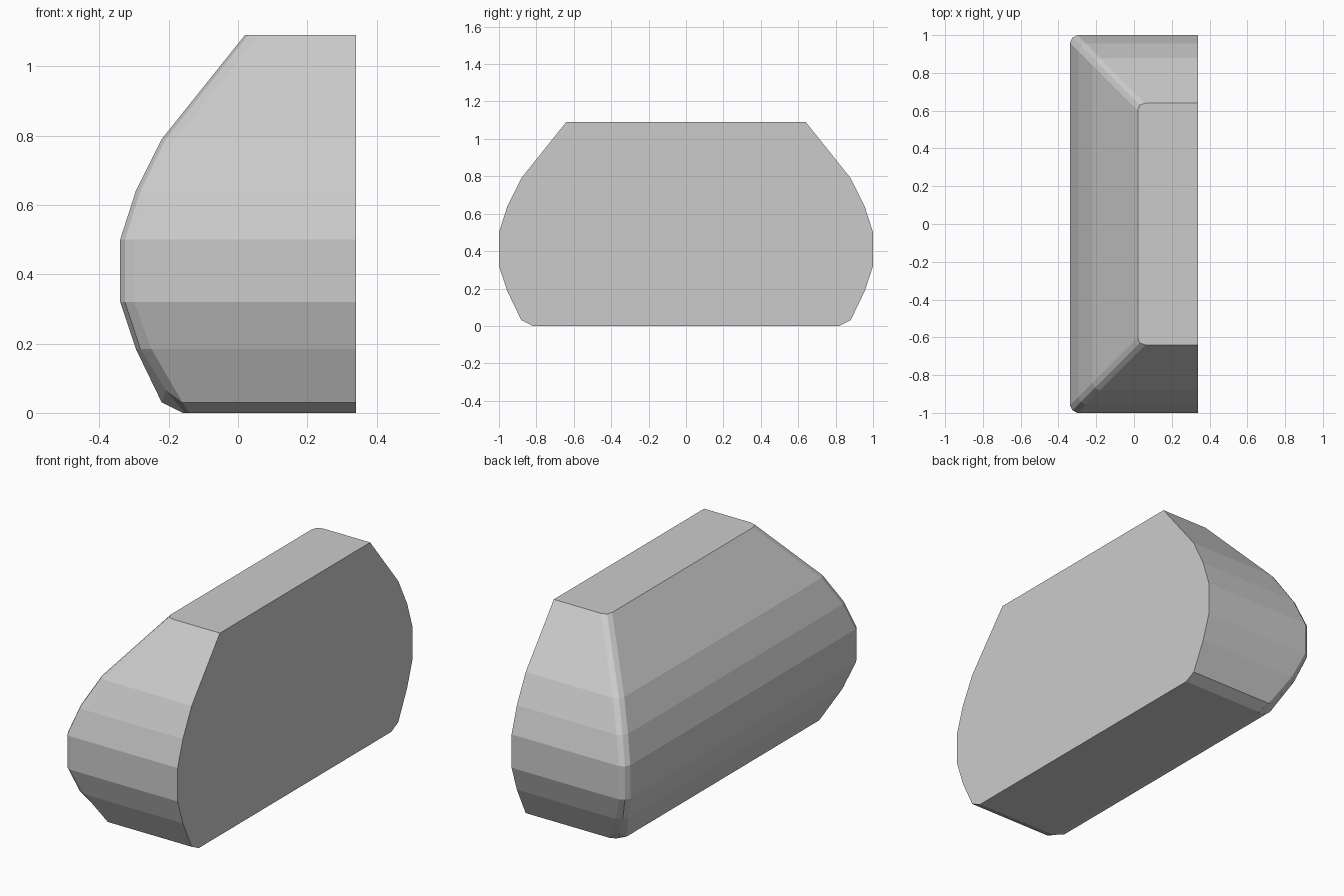
import bpy, bmesh

if "Cube" in bpy.data.objects:
    bpy.data.objects.remove(bpy.data.objects["Cube"])

# Profile levels: height, inset from widest outline, corner cut, corner-point inset, corner-point lift
levels = [
    (0.00, 0.18, 0.02, 0.006, 0.00),
    (0.03, 0.12, 0.06, 0.012, 0.035),
    (0.185, 0.045, 0.045, 0.013, 0.0),
    (0.32, 0.00, 0.04, 0.014, 0.0),
    (0.50, 0.00, 0.04, 0.014, 0.0),
    (0.64, 0.045, 0.04, 0.013, 0.0),
    (0.79, 0.12, 0.04, 0.012, 0.0),
    (1.09, 0.36, 0.04, 0.010, 0.0),
]
HALF_X, HALF_Y = 0.34, 1.0

bm = bmesh.new()


def ring(z, inset, cut, mid, lift):
    """Cross-section: flat right side, two beveled corners on the left."""
    x, y = -HALF_X + inset, HALF_Y - inset
    half = [(HALF_X, y, z), (x + cut, y, z),
            (x + mid, y - mid, z + lift), (x, y - cut, z)]
    pts = half + [(px, -py, pz) for px, py, pz in reversed(half)]
    return [bm.verts.new(p) for p in pts]


# Stacked rings joined into flat facets, closed at top and bottom
rings = [ring(*lv) for lv in levels]
for a, b in zip(rings, rings[1:]):
    for i in range(len(a) - 1):
        bm.faces.new((a[i], a[i + 1], b[i + 1], b[i]))
bm.faces.new(rings[0])
bm.faces.new(rings[-1])

# Flat right side as one polygon
bm.faces.new([r[0] for r in rings] + [r[-1] for r in reversed(rings)])
bmesh.ops.recalc_face_normals(bm, faces=bm.faces[:])

mesh = bpy.data.meshes.new("cushion_end")
bm.to_mesh(mesh)
bm.free()
obj = bpy.data.objects.new("cushion_end", mesh)
bpy.context.collection.objects.link(obj)
